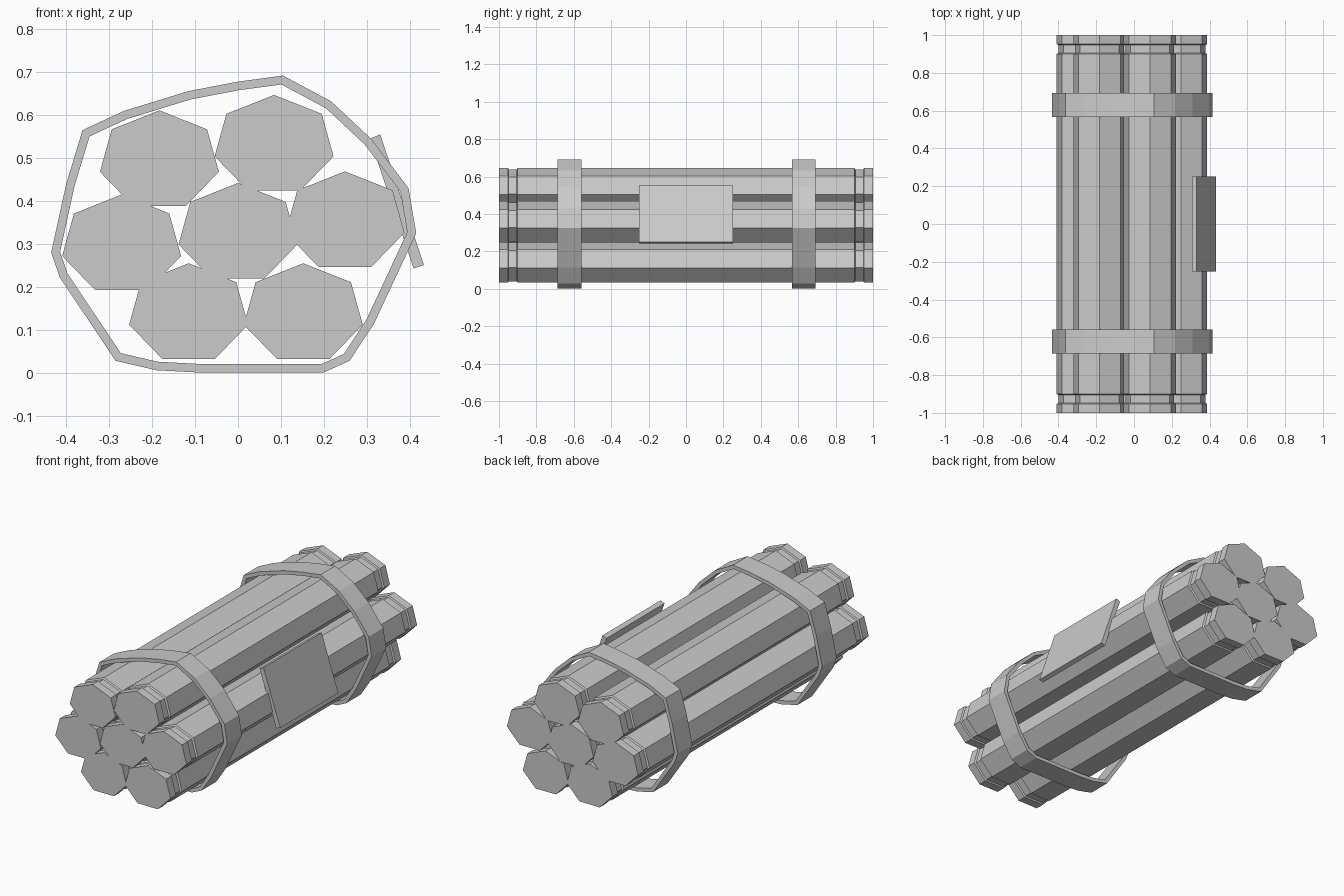
import bpy, bmesh, math
from mathutils import Vector

if "Cube" in bpy.data.objects:
    bpy.data.objects.remove(bpy.data.objects["Cube"])


def loft(name, rings, closed=False):
    """Skin equal-sized rings of points; cap the ends unless closed."""
    bm = bmesh.new()
    vr = [[bm.verts.new(p) for p in r] for r in rings]
    n = len(vr[0])
    pairs = list(zip(vr, vr[1:] + vr[:1])) if closed else list(zip(vr, vr[1:]))
    for a, b in pairs:
        for i in range(n):
            j = (i + 1) % n
            bm.faces.new((a[i], a[j], b[j], b[i]))
    if not closed:
        bm.faces.new(vr[0])
        bm.faces.new(vr[-1])
    bmesh.ops.recalc_face_normals(bm, faces=bm.faces)
    me = bpy.data.meshes.new(name)
    bm.to_mesh(me)
    bm.free()
    ob = bpy.data.objects.new(name, me)
    bpy.context.collection.objects.link(ob)
    return ob


# Sticks: seven-sided, slightly flattened, with a shallow groove near each end
RX, RZ, SIDES = 0.142, 0.117, 7
half = [(1.0, 1.0), (0.952, 1.0), (0.948, 0.93), (0.905, 0.93), (0.9, 1.0)]
profile = [(-y, s) for y, s in half] + [(y, s) for y, s in reversed(half)]
centres = [(-0.183, 0.494), (0.084, 0.530), (0.249, 0.352), (0.0, 0.325),
           (-0.271, 0.298), (-0.115, 0.138), (0.152, 0.138)]
for k, (cx, cz) in enumerate(centres):
    rings = []
    for y, s in profile:
        rings.append([(cx + RX * s * math.sin(math.tau * i / SIDES), y,
                       cz + RZ * s * math.cos(math.tau * i / SIDES))
                      for i in range(SIDES)])
    loft(f"stick_{k + 1}", rings)

# Straps: a band following the bundle outline, inset by its thickness
outline = [Vector(p) for p in (
    (-0.435, 0.28), (-0.40, 0.44), (-0.362, 0.565), (-0.265, 0.61),
    (-0.115, 0.656), (0.0, 0.678), (0.105, 0.692), (0.217, 0.632),
    (0.31, 0.545), (0.397, 0.43), (0.415, 0.325), (0.317, 0.115),
    (0.26, 0.028), (0.20, 0.001), (-0.097, 0.001), (-0.19, 0.006),
    (-0.285, 0.028), (-0.415, 0.222))]


def inset(pts, t):
    out = []
    for i, p in enumerate(pts):
        a = (p - pts[i - 1]).normalized()
        b = (pts[(i + 1) % len(pts)] - p).normalized()
        na, nb = Vector((a.y, -a.x)), Vector((b.y, -b.x))
        m = (na + nb).normalized()
        out.append(p + m * t / m.dot(na))
    return out


inner = inset(outline, 0.02)
for name, y0, y1 in (("front_strap", -0.686, -0.559), ("back_strap", 0.566, 0.693)):
    loft(name, [[(o.x, y0, o.y), (o.x, y1, o.y), (i.x, y1, i.y), (i.x, y0, i.y)]
                for o, i in zip(outline, inner)], closed=True)

# Label plate leaning against the right side
plate = [(0.307, 0.545), (0.331, 0.555), (0.433, 0.251), (0.409, 0.243)]
loft("side_plate", [[(x, y, z) for x, z in plate] for y in (-0.252, 0.252)])
